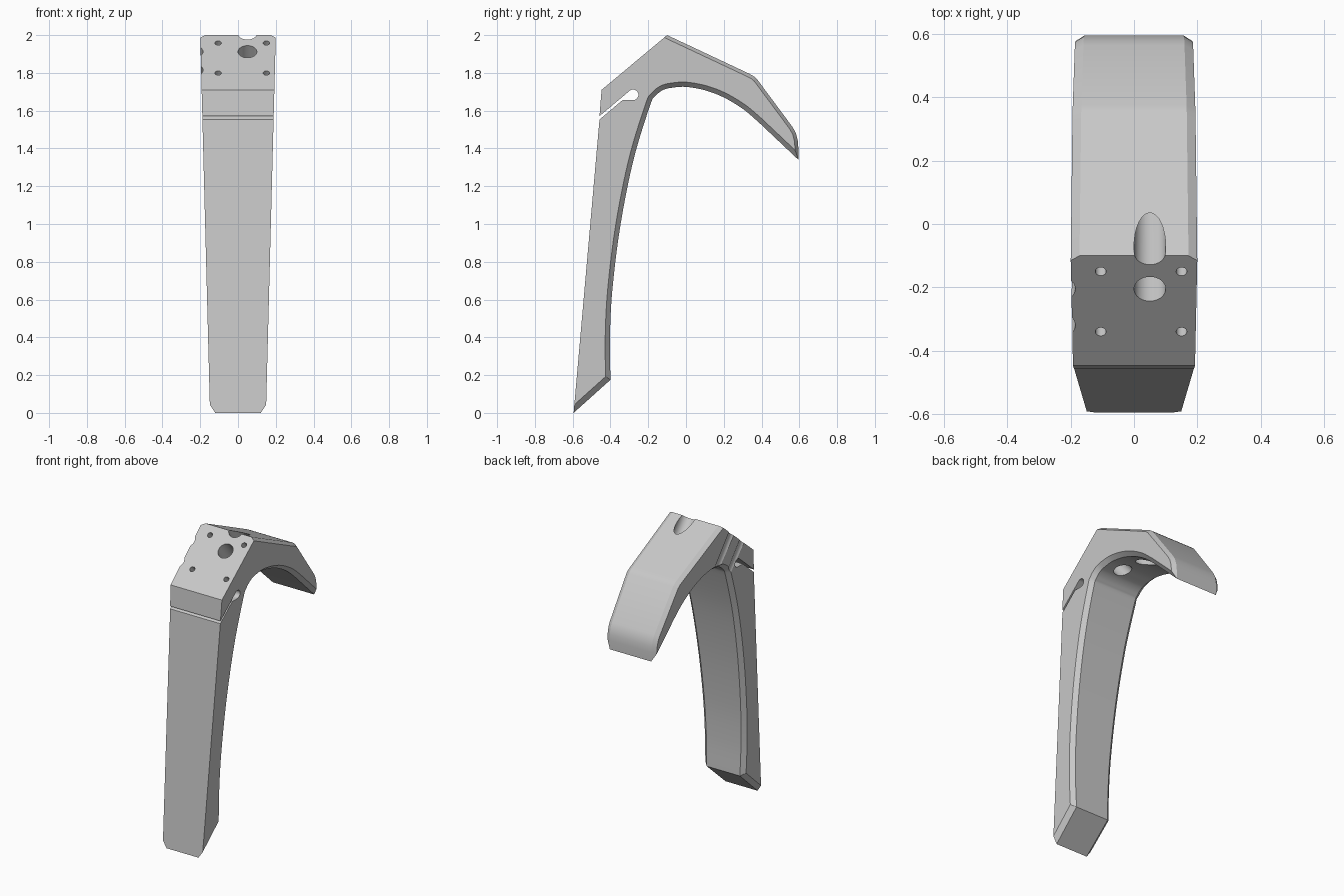
import bpy, bmesh
from math import sin, cos, radians
from mathutils import Vector, Matrix

cube = bpy.data.objects.get("Cube")
if cube:
    bpy.data.objects.remove(cube, do_unlink=True)

grey = bpy.data.materials.new("light_grey")
grey.use_nodes = True
grey.diffuse_color = (0.58, 0.58, 0.58, 1)
grey.node_tree.nodes["Principled BSDF"].inputs["Base Color"].default_value = grey.diffuse_color


def spline(points, steps):
    """Smooth curve through the points."""
    pts = [Vector(p) for p in points]
    pts = [2 * pts[0] - pts[1]] + pts + [2 * pts[-1] - pts[-2]]
    out = []
    for a, b, c, d in zip(pts, pts[1:], pts[2:], pts[3:]):
        for i in range(steps):
            t = i / steps
            out.append(0.5 * (2 * b + (c - a) * t + (2 * a - 5 * b + 4 * c - d) * t**2
                              + (3 * b - a - 3 * c + d) * t**3))
    return out + [pts[-2]]


def half_width(z):
    return 0.148 + 0.026 * z


# Side profile as (y, z) runs, each with the chamfer depth of its edges
slot_end = [(-0.28 + 0.028 * cos(radians(a)), 1.684 + 0.028 * sin(radians(a)))
            for a in range(-90, 132, 17)]
front = [(-0.595, 0), (-0.458, 1.553), (-0.336, 1.656), *slot_end,
         (-0.458, 1.571), (-0.447, 1.71)]
back = [(-0.10, 2.0), (0.33, 1.798), (0.355, 1.785), (0.375, 1.768),
        (0.565, 1.512), (0.582, 1.48), (0.592, 1.44)]
tip = [(0.595, 1.40)]
inner = [(0.595, 1.34)] + spline(
    [(0.38, 1.543), (0.3, 1.61), (0.2, 1.67), (0.1, 1.708), (0, 1.726), (-0.07, 1.722),
     (-0.12, 1.71), (-0.165, 1.675), (-0.193, 1.62), (-0.278, 1.34), (-0.347, 0.995),
     (-0.39, 0.65), (-0.403, 0.39), (-0.40, 0.175)], 5)
runs = [(front, 0), (back, 0.018), (tip, 0.018), (inner, 0.025)]
profile = [Vector(p) for run, _ in runs for p in run]
depth = [d for run, d in runs for _ in run]
depth[-1] = 0.03


def inset_profile():
    """Move every edge inward by its own depth and intersect the neighbours."""
    out = []
    n = len(profile)
    for i, p in enumerate(profile):
        e1 = (p - profile[i - 1]).normalized()
        e2 = (profile[(i + 1) % n] - p).normalized()
        n1, n2 = Vector((e1.y, -e1.x)), Vector((e2.y, -e2.x))
        d1, d2 = depth[i - 1], depth[i]
        det = n1.x * n2.y - n1.y * n2.x
        if abs(det) < 0.01:
            out.append(p + n1 * (d1 + d2) / 2)
        else:
            out.append(p + Vector((d1 * n2.y - d2 * n1.y, d2 * n1.x - d1 * n2.x)) / det)
    return out


# Tapered hook body with chamfered back and inner edges
bm = bmesh.new()
side = inset_profile()
rings = []
for sign, shape, cut in ((-1, side, 0), (-1, profile, 0.028), (1, profile, 0.028), (1, side, 0)):
    rings.append([bm.verts.new((sign * (half_width(p.y) - cut), p.x, p.y)) for p in shape])
for r1, r2 in zip(rings, rings[1:]):
    for i in range(len(r1)):
        bm.faces.new((r1[i - 1], r1[i], r2[i], r2[i - 1]))
bm.faces.new(rings[0])
bm.faces.new(rings[-1])
bmesh.ops.recalc_face_normals(bm, faces=bm.faces)
mesh = bpy.data.meshes.new("hook_body")
bm.to_mesh(mesh)
bm.free()
mesh.materials.append(grey)
body = bpy.data.objects.new("hook_body", mesh)
bpy.context.collection.objects.link(body)

# Drill holes square to the sloping mounting face
slope = Vector((0, 0.347, 0.29)).normalized()
normal = Vector((0, -slope.z, slope.y))
turn = normal.to_track_quat('Z', 'Y').to_matrix().to_4x4()
bm = bmesh.new()


def drill(x, y, radius, length):
    top = Vector((x, y, 2 + (y + 0.1) * slope.z / slope.y)) + normal * 0.1
    bmesh.ops.create_cone(bm, cap_ends=True, segments=32, radius1=radius, radius2=radius,
                          depth=length + 0.1,
                          matrix=Matrix.Translation(top - normal * (length + 0.1) / 2) @ turn)


for y in (-0.205, -0.09):
    drill(0.05, y, 0.05, 0.6)          # large through holes
for y in (-0.32, -0.205):
    drill(-0.235, y, 0.05, 0.6)        # grooves in the side wall
for x in (-0.105, 0.15):
    for y in (-0.34, -0.15):
        drill(x, y, 0.017, 0.13)       # small screw holes

cut_mesh = bpy.data.meshes.new("drill_cutter")
bm.to_mesh(cut_mesh)
bm.free()
cutter = bpy.data.objects.new("drill_cutter", cut_mesh)
cutter.hide_render = True
bpy.context.collection.objects.link(cutter)

bpy.ops.object.select_all(action='DESELECT')
body.select_set(True)
bpy.context.view_layer.objects.active = body
mod = body.modifiers.new("holes", 'BOOLEAN')
mod.operation = 'DIFFERENCE'
mod.solver = 'EXACT'
mod.object = cutter
bpy.ops.object.modifier_apply(modifier=mod.name)
bpy.data.objects.remove(cutter, do_unlink=True)
bpy.ops.object.shade_smooth_by_angle(angle=radians(25))
